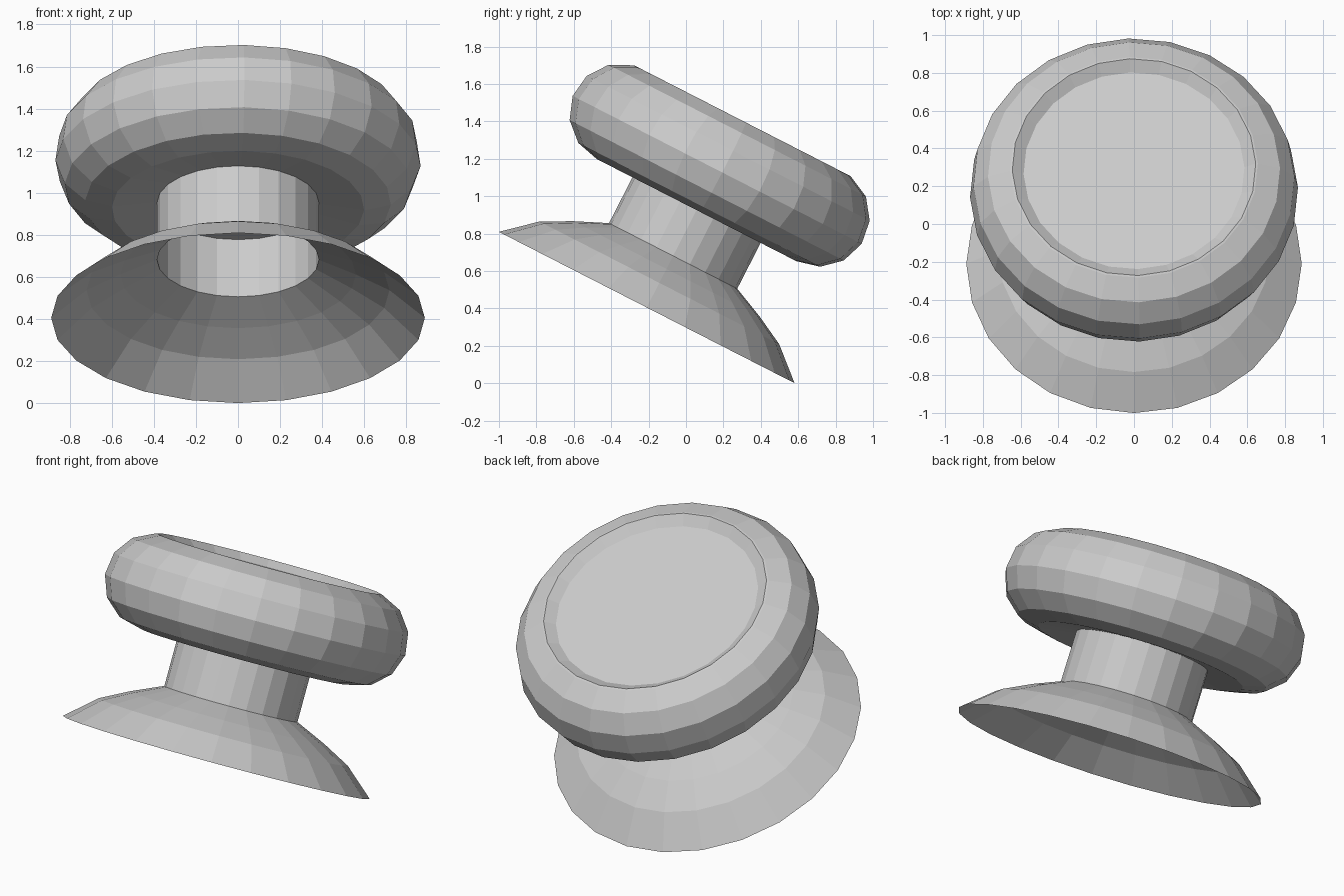
import bpy, bmesh, math
from mathutils import Matrix

if "Cube" in bpy.data.objects:
    bpy.data.objects.remove(bpy.data.objects["Cube"], do_unlink=True)

SIDES = 24
grey = bpy.data.materials.new("plain grey")
grey.use_nodes = True
grey.diffuse_color = (0.6, 0.6, 0.6, 1)
grey.node_tree.nodes["Principled BSDF"].inputs["Base Color"].default_value = (0.6, 0.6, 0.6, 1)

# The whole knob leans back around the centre of its skirt rim
tilt = Matrix.Translation((0, -0.21, 0.405)) @ Matrix.Rotation(math.radians(-27.1), 4, 'X')


def lathe(name, profile, turn=0.0):
    """Revolve (radius, height) points; a zero radius closes to a point."""
    bm = bmesh.new()
    rings = []
    for r, h in profile:
        if r == 0:
            rings.append([bm.verts.new((0, 0, h))] * SIDES)
        else:
            angles = [turn + math.tau * i / SIDES for i in range(SIDES)]
            rings.append([bm.verts.new((r * math.cos(a), r * math.sin(a), h)) for a in angles])
    for low, high in zip(rings, rings[1:]):
        for i in range(SIDES):
            j = (i + 1) % SIDES
            corners = dict.fromkeys((low[i], low[j], high[j], high[i]))
            bm.faces.new(list(corners))
    bmesh.ops.recalc_face_normals(bm, faces=bm.faces)
    mesh = bpy.data.meshes.new(name)
    bm.to_mesh(mesh)
    bm.free()
    mesh.materials.append(grey)
    obj = bpy.data.objects.new(name, mesh)
    obj.matrix_world = tilt
    bpy.context.collection.objects.link(obj)
    return obj


# Open thin skirt, hollow underneath
lathe("flared_skirt", [(0.888, 0), (0.72, 0.148), (0.56, 0.232), (0.385, 0.31)])

# Open tube between skirt and cap
lathe("stem", [(0.385, 0.31), (0.385, 0.62)])

# Rounded cap with a flat underside and a shallow dished top
rim = [(0.6 + 0.27 * math.cos(math.radians(a)), 0.855 + 0.27 * math.sin(math.radians(a)))
       for a in range(-90, 81, 28)]
lathe("rounded_cap",
      [(0, 0.615), (0.385, 0.615)] + rim + [(0.645, 1.122), (0.585, 1.08), (0, 1.075)],
      math.radians(2))
